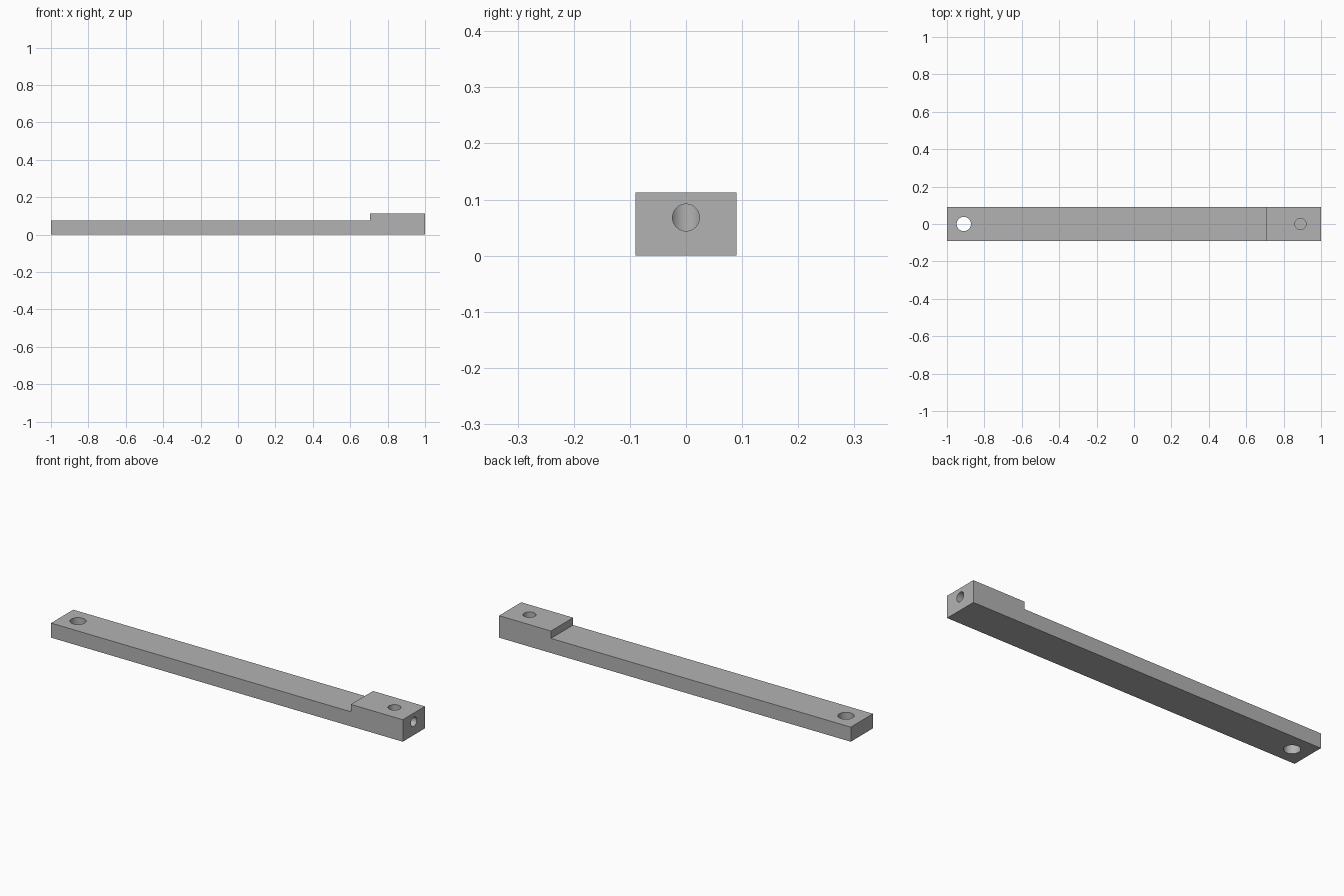
import bpy
import bmesh

cube = bpy.data.objects.get("Cube")
if cube:
    bpy.data.objects.remove(cube, do_unlink=True)

HALF_WIDTH = 0.09
BAR_TOP, BLOCK_TOP = 0.075, 0.113

grey = bpy.data.materials.new("plain grey")
grey.use_nodes = True
colour = (0.45, 0.45, 0.45, 1)
grey.diffuse_color = colour
grey.node_tree.nodes["Principled BSDF"].inputs["Base Color"].default_value = colour


def extrude_profile(name, profile):
    """Extrude an x-z outline across the full width."""
    bm = bmesh.new()
    face = bm.faces.new([bm.verts.new((x, -HALF_WIDTH, z)) for x, z in profile])
    result = bmesh.ops.extrude_face_region(bm, geom=[face])
    moved = [v for v in result["geom"] if isinstance(v, bmesh.types.BMVert)]
    bmesh.ops.translate(bm, verts=moved, vec=(0, 2 * HALF_WIDTH, 0))
    bmesh.ops.recalc_face_normals(bm, faces=bm.faces[:])
    mesh = bpy.data.meshes.new(name)
    bm.to_mesh(mesh)
    bm.free()
    mesh.materials.append(grey)
    obj = bpy.data.objects.new(name, mesh)
    bpy.context.collection.objects.link(obj)
    return obj


def drill(target, name, radius, depth, centre, rotation=(0, 0, 0)):
    """Cut a round hole, then discard the cutter."""
    bpy.ops.mesh.primitive_cylinder_add(vertices=48, radius=radius, depth=depth,
                                        location=centre, rotation=rotation)
    cutter = bpy.context.object
    cutter.name = name
    cutter.hide_render = True
    cutter.data.materials.append(grey)
    mod = target.modifiers.new(name, "BOOLEAN")
    mod.operation = "DIFFERENCE"
    mod.solver = "EXACT"
    mod.object = cutter
    bpy.ops.object.select_all(action="DESELECT")
    target.select_set(True)
    bpy.context.view_layer.objects.active = target
    bpy.ops.object.modifier_apply(modifier=name)
    bpy.data.objects.remove(cutter, do_unlink=True)


# Long flat bar with a raised block at its right end
bar = extrude_profile("stepped_bar", [
    (-1, 0), (1, 0), (1, BLOCK_TOP), (0.705, BLOCK_TOP),
    (0.705, BAR_TOP), (-1, BAR_TOP)])

# Through hole, blind hole in the block, and end bore meeting the blind hole
drill(bar, "through_hole", 0.038, 0.3, (-0.91, 0, 0.05))
drill(bar, "blind_hole", 0.03, 0.2, (0.89, 0, 0.138))
drill(bar, "end_bore", 0.024, 0.2, (0.99, 0, 0.068), (0, 1.5707963, 0))

# Smooth bore walls with crisp edges
bar.select_set(True)
bpy.context.view_layer.objects.active = bar
bpy.ops.object.shade_smooth_by_angle(angle=0.5)
